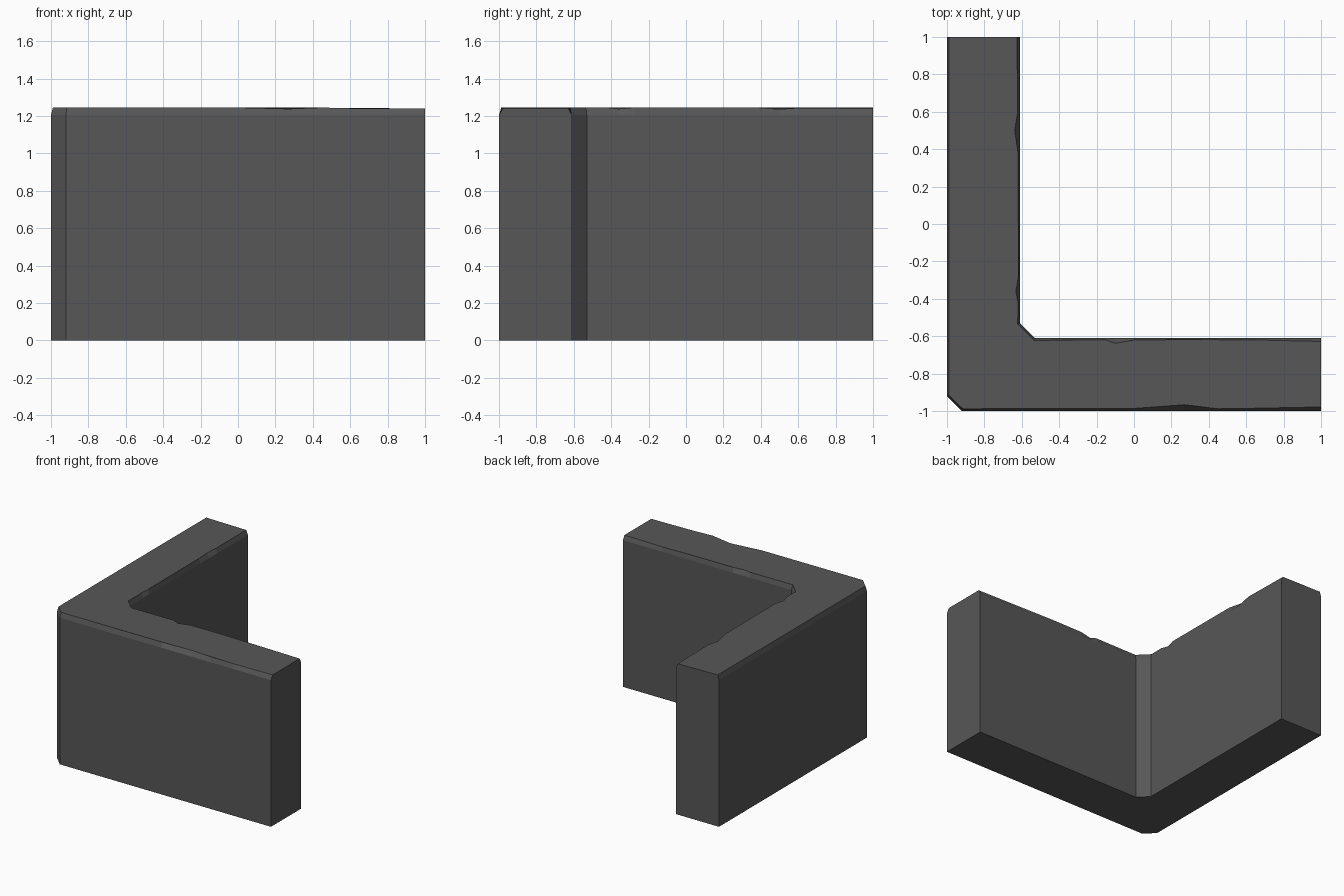
import bpy, bmesh
from mathutils import Vector

if "Cube" in bpy.data.objects:
    bpy.data.objects.remove(bpy.data.objects["Cube"])

# One flat dark stone colour
stone = bpy.data.materials.new("dark_grey_stone")
stone.diffuse_color = (0.095, 0.095, 0.095, 1)
stone.use_nodes = True
stone.node_tree.nodes["Principled BSDF"].inputs["Base Color"].default_value = stone.diffuse_color

BEVEL_Z = 1.205

# Stations along each wall side: x, y, inset of worn top edge, top height
outer = [(-1, 1, .012, 1.245), (-1, .3, .010, 1.245), (-1, -.92, .010, 1.245),
         (-.92, -1, .012, 1.245), (0, -1, .014, 1.245), (.27, -1, .034, 1.238),
         (.45, -1, .012, 1.245), (.65, -1, .015, 1.24), (1, -1, .022, 1.24)]
inner = [(1, -.61, .018, 1.24), (.65, -.61, .010, 1.24), (.3, -.61, .008, 1.245),
         (0, -.61, .010, 1.245), (-.1, -.61, .028, 1.24), (-.15, -.61, .010, 1.245),
         (-.53, -.61, .012, 1.245), (-.61, -.53, .012, 1.245),
         (-.61, -.42, .010, 1.245), (-.61, -.36, .022, 1.238), (-.61, -.28, .008, 1.245),
         (-.61, .38, .010, 1.245), (-.61, .5, .028, 1.236), (-.61, .6, .012, 1.243),
         (-.61, 1, .016, 1.24)]


def inward(path, i):
    """Mitred inward direction at a station (counter-clockwise outline)."""
    p = [Vector(s[:2]) for s in path]
    segs = []
    if i > 0:
        segs.append((p[i] - p[i - 1]).normalized())
    if i < len(p) - 1:
        segs.append((p[i + 1] - p[i]).normalized())
    n = sum((Vector((-t.y, t.x)) for t in segs), Vector((0, 0))).normalized()
    return n / n.dot(Vector((-segs[0].y, segs[0].x)))


bm = bmesh.new()
rings = [[], [], []]
for path in (outer, inner):
    for i, (x, y, inset, top) in enumerate(path):
        n = inward(path, i) * inset
        rings[0].append(bm.verts.new((x, y, 0)))
        rings[1].append(bm.verts.new((x, y, BEVEL_Z)))
        rings[2].append(bm.verts.new((x + n.x, y + n.y, top)))

# Walls, worn bevels, top and bottom
count = len(rings[0])
for low, high in zip(rings, rings[1:]):
    for i in range(count):
        j = (i + 1) % count
        bm.faces.new((low[i], low[j], high[j], high[i]))
bm.faces.new(rings[2])
bm.faces.new(rings[0][::-1])
bmesh.ops.recalc_face_normals(bm, faces=bm.faces)

mesh = bpy.data.meshes.new("corner_wall")
bm.to_mesh(mesh)
bm.free()
mesh.materials.append(stone)
wall = bpy.data.objects.new("corner_wall", mesh)
bpy.context.collection.objects.link(wall)
